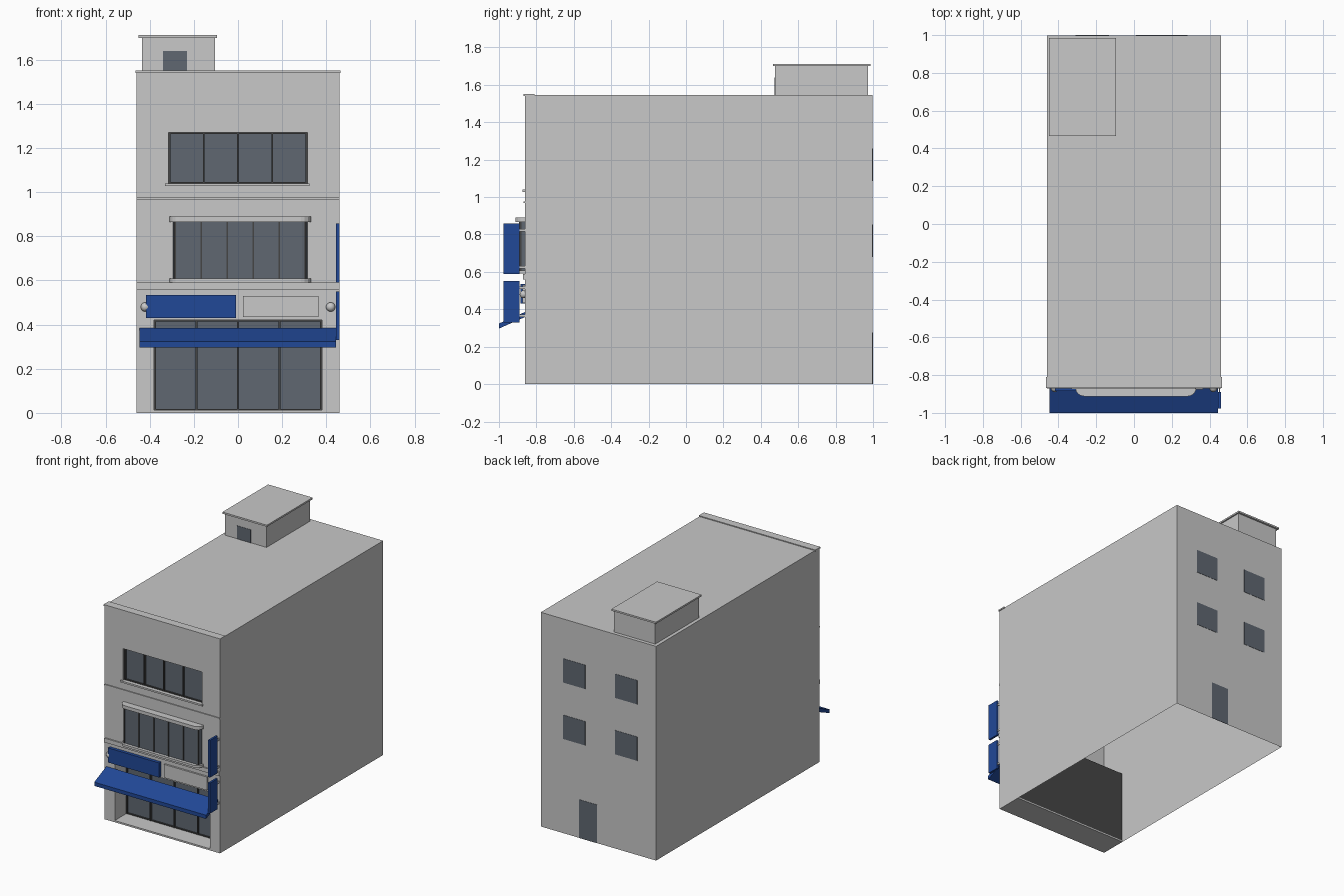
import bpy, bmesh, math
from mathutils import Vector

if "Cube" in bpy.data.objects:
    bpy.data.objects.remove(bpy.data.objects["Cube"])


def material(name, rgb):
    m = bpy.data.materials.new(name)
    m.diffuse_color = (*rgb, 1)
    m.use_nodes = True
    m.node_tree.nodes["Principled BSDF"].inputs["Base Color"].default_value = m.diffuse_color
    return m


WALL = material("pale_grey_wall", (0.58, 0.58, 0.58))
GLASS = material("slate_glass", (0.115, 0.136, 0.165))
BLUE = material("sign_blue", (0.015, 0.065, 0.31))
DARK = material("dark_frame", (0.06, 0.06, 0.06))


def mesh_object(name, verts, faces, mat):
    me = bpy.data.meshes.new(name)
    me.from_pydata(verts, [], faces)
    me.materials.append(mat)
    ob = bpy.data.objects.new(name, me)
    bpy.context.collection.objects.link(ob)
    return ob


def box(name, x0, x1, y0, y1, z0, z1, mat, open_bottom=False, open_front=False):
    v = [(x, y, z) for z in (z0, z1) for y in (y0, y1) for x in (x0, x1)]
    f = [(4, 5, 7, 6), (1, 3, 7, 5), (3, 2, 6, 7), (2, 0, 4, 6)]
    if not open_front:
        f.append((0, 1, 5, 4))
    if not open_bottom:
        f.append((0, 2, 3, 1))
    return mesh_object(name, v, f, mat)


def prism(name, outline, axis, a, b, mat):
    """Extrude a 2D outline along x or z."""
    place = (lambda p, t: (t, *p)) if axis == "x" else (lambda p, t: (*p, t))
    n = len(outline)
    v = [place(p, a) for p in outline] + [place(p, b) for p in outline]
    f = [tuple(range(n))[::-1], tuple(range(n, 2 * n))]
    f += [(i, (i + 1) % n, n + (i + 1) % n, n + i) for i in range(n)]
    ob = mesh_object(name, v, f, mat)
    bm = bmesh.new()
    bm.from_mesh(ob.data)
    bmesh.ops.recalc_face_normals(bm, faces=bm.faces)
    bm.to_mesh(ob.data)
    bm.free()
    return ob


W, FRONT, BACK, TOP = 0.46, -0.862, 0.998, 1.545

# Building shell, open underneath, with a pierced front wall
box("building_shell", -W, W, FRONT, BACK, 0, TOP, WALL, open_bottom=True, open_front=True)

openings = {  # name: x0, x1, z0, z1, glass depth y
    "shop_front": (-0.38, 0.38, 0.012, 0.42, -0.72),
    "upper_window": (-0.315, 0.315, 1.04, 1.27, -0.835),
}
xs = sorted({-W, W} | {x for o in openings.values() for x in o[:2]})
zs = sorted({0, TOP} | {z for o in openings.values() for z in o[2:4]})
verts = [(x, FRONT, z) for z in zs for x in xs]
faces = []
for j in range(len(zs) - 1):
    for i in range(len(xs) - 1):
        cx, cz = (xs[i] + xs[i + 1]) / 2, (zs[j] + zs[j + 1]) / 2
        if not any(o[0] < cx < o[1] and o[2] < cz < o[3] for o in openings.values()):
            a = j * len(xs) + i
            faces.append((a, a + 1, a + 1 + len(xs), a + len(xs)))
mesh_object("front_wall", verts, faces, WALL)

# Recessed windows: reveals, glass, four framed panels
for name, (x0, x1, z0, z1, yg) in openings.items():
    ring = [(x0, z0), (x1, z0), (x1, z1), (x0, z1)]
    v = [(x, y, z) for y in (FRONT, yg) for x, z in ring]
    mesh_object(name + "_reveal", v, [(i, i + 4, (i + 1) % 4 + 4, (i + 1) % 4) for i in range(4)], WALL)
    mesh_object(name + "_glass", v[4:], [(0, 1, 2, 3)], GLASS)
    for i in range(5):
        x = x0 + 0.004 + (x1 - x0 - 0.008) * i / 4
        box(f"{name}_mullion_{i}", x - 0.004, x + 0.004, yg - 0.012, yg, z0, z1, DARK)
    for i, z in enumerate((z0 + 0.003, z1 - 0.003)):
        box(f"{name}_rail_{i}", x0, x1, yg - 0.01, yg, z - 0.003, z + 0.003, DARK)

# Shop recess casing inside the shell
box("shop_floor", -W, W, FRONT, -0.67, 0, 0.01, WALL)
box("shop_casing", -W + 0.002, W - 0.002, -0.675, -0.67, 0.002, 0.53, DARK)
box("shop_ceiling", -W + 0.002, W - 0.002, FRONT + 0.002, -0.67, 0.525, 0.53, DARK)

# Facade bands, sill and roof edge
box("lower_band", -W, W, -0.872, FRONT, 0.56, 0.59, WALL)
box("middle_band", -W, W, -0.869, FRONT, 0.967, 0.977, WALL)
box("upper_sill", -0.33, 0.325, -0.873, FRONT, 1.028, 1.04, WALL)
box("roof_edge", -0.465, 0.465, -0.869, -0.81, 1.541, 1.551, WALL)


# Bay window with rounded corners
def bay_outline(x0, x1, y, r):
    corner = [(r * math.cos(t), r * math.sin(t)) for t in (math.radians(22.5 * k) for k in range(5))]
    left = [(x0 + r - c, y + r - s) for c, s in corner]
    right = [(x1 - r + c, y + r - s) for c, s in reversed(corner)]
    return [(x0, FRONT)] + left + right + [(x1, FRONT)]


prism("bay_base", bay_outline(-0.31, 0.33, -0.912, 0.045), "z", 0.592, 0.608, WALL)
prism("bay_glass", bay_outline(-0.295, 0.315, -0.89, 0.025), "z", 0.608, 0.866, GLASS)
prism("bay_top", bay_outline(-0.31, 0.33, -0.912, 0.045), "z", 0.866, 0.89, WALL)
for i in range(6):
    x = -0.285 + 0.59 * i / 5
    box(f"bay_mullion_{i}", x - 0.004, x + 0.004, -0.894, -0.87, 0.608, 0.866, DARK)

# Sign boards over the shop
box("blue_sign_board", -0.418, -0.01, -0.885, FRONT, 0.43, 0.535, BLUE)
box("plain_sign_board", 0.022, 0.365, -0.875, FRONT, 0.434, 0.53, WALL)

# Round lamps
for side, s in (("left", -1), ("right", 1)):
    bpy.ops.mesh.primitive_uv_sphere_add(segments=20, ring_count=12, radius=0.021,
                                         location=(0.42 * s, -0.868, 0.48))
    lamp = bpy.context.object
    lamp.name = side + "_lamp"
    lamp.data.materials.append(WALL)
    bpy.ops.object.shade_smooth()

# Sloping awning
prism("awning", [(FRONT, 0.385), (-1, 0.324), (-1, 0.297), (FRONT, 0.358)], "x", -0.447, 0.445, BLUE)

# Projecting side signs with brackets
for name, z0, z1 in (("lower", 0.33, 0.55), ("upper", 0.59, 0.858)):
    box(name + "_side_sign", 0.445, 0.46, -0.976, -0.89, z0, z1, BLUE)
    for i, z in enumerate((z0 + 0.035, z1 - 0.035)):
        box(f"{name}_bracket_{i}", 0.449, 0.456, -0.89, FRONT, z - 0.007, z + 0.007, WALL)

# Roof stair house with cap and door
box("stair_house", -0.435, -0.105, 0.475, 0.972, TOP, 1.70, WALL, open_bottom=True)
box("stair_house_cap", -0.45, -0.095, 0.465, 0.986, 1.70, 1.712, WALL)
box("stair_house_door", -0.34, -0.23, 0.473, 0.475, TOP, 1.64, GLASS)

# Rear windows and door
for col, x in (("right", 0.105), ("left", -0.31)):
    for row, z in (("lower", 0.68), ("upper", 1.087)):
        box(f"rear_{row}_{col}_window", x, x + 0.178, BACK, 1.0, z, z + 0.173, GLASS)
box("rear_door", 0.01, 0.152, BACK, 1.0, 0.0, 0.277, GLASS)
